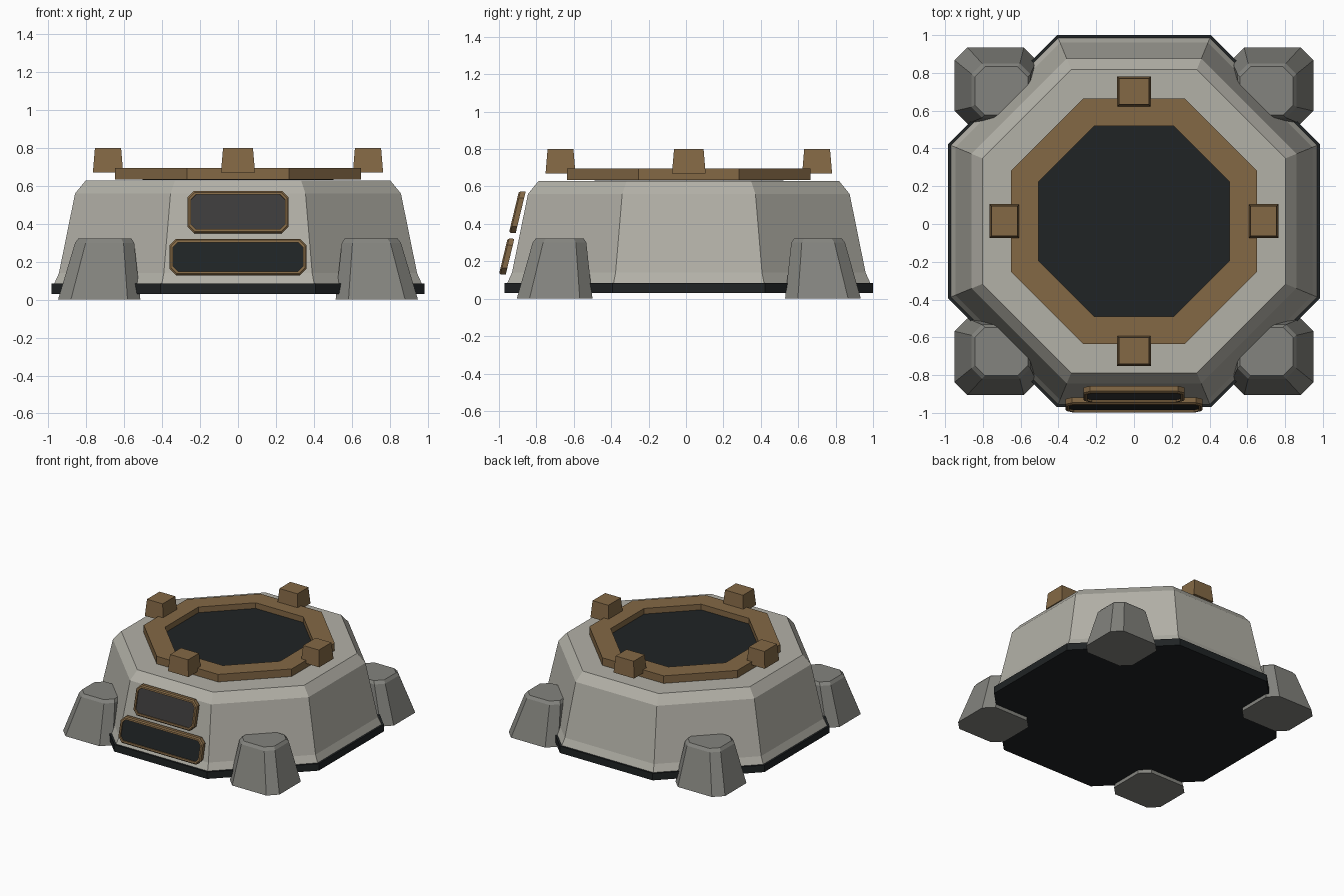
import bpy, bmesh
from math import tan, radians

if "Cube" in bpy.data.objects:
    bpy.data.objects.remove(bpy.data.objects["Cube"])

CY = 0.015  # body centre in y


def material(name, rgb):
    m = bpy.data.materials.new(name)
    m.diffuse_color = (*rgb, 1)
    m.use_nodes = True
    m.node_tree.nodes["Principled BSDF"].inputs["Base Color"].default_value = m.diffuse_color
    return m


SHELL = material("shell_grey", (0.45, 0.44, 0.39))
LEG = material("leg_grey", (0.23, 0.23, 0.21))
BRASS = material("brass", (0.23, 0.14, 0.06))
DARK = material("dark", (0.014, 0.017, 0.018))
SCREEN = material("screen", (0.045, 0.043, 0.043))


def loft(name, rings, mat, closed=False):
    """Skin a list of equal-length rings; closed joins last to first, else caps."""
    bm = bmesh.new()
    vs = [[bm.verts.new(p) for p in r] for r in rings]
    n = len(vs[0])
    pairs = list(zip(vs, vs[1:]))
    if closed:
        pairs.append((vs[-1], vs[0]))
    else:
        bm.faces.new(vs[0][::-1])
        bm.faces.new(vs[-1])
    for a, b in pairs:
        for i in range(n):
            j = (i + 1) % n
            bm.faces.new((a[i], a[j], b[j], b[i]))
    bmesh.ops.recalc_face_normals(bm, faces=bm.faces)
    me = bpy.data.meshes.new(name)
    bm.to_mesh(me)
    bm.free()
    me.materials.append(mat)
    ob = bpy.data.objects.new(name, me)
    bpy.context.collection.objects.link(ob)
    return ob


def cut_rect(x0, x1, y0, y1, c):
    """Rectangle with chamfered corners."""
    return [(x0 + c, y0), (x1 - c, y0), (x1, y0 + c), (x1, y1 - c),
            (x1 - c, y1), (x0 + c, y1), (x0, y1 - c), (x0, y0 + c)]


def octagon(a, z):
    c = a - a * tan(radians(22.5))
    return [(x, y + CY, z) for x, y in cut_rect(-a, a, -a, a, c)]


# Octagonal body
loft("base_plinth", [octagon(0.985, 0.03), octagon(0.985, 0.085)], DARK)
loft("body_shell", [octagon(a, z) for a, z in
                    ((0.97, 0.085), (0.945, 0.14), (0.86, 0.56), (0.803, 0.63))], SHELL)

# Top ring and pad
loft("top_ring", [octagon(a, z) for a, z in
                  ((0.65, 0.635), (0.65, 0.695), (0.505, 0.695), (0.505, 0.635))],
     BRASS, closed=True)
loft("top_pad", [octagon(0.505, 0.632), octagon(0.505, 0.65)], DARK)

# Four clamps around the ring
for side, dx, dy in (("front", 0, -1), ("back", 0, 1), ("left", -1, 0), ("right", 1, 0)):
    rings = []
    for z, r, t in ((0.67, 0.08, 0.09), (0.80, 0.069, 0.079)):
        hx, hy = (r, t) if dx else (t, r)
        cx, cy = dx * 0.686, dy * 0.686 + CY
        rings.append([(cx + sx * hx, cy + sy * hy, z)
                      for sx, sy in ((-1, -1), (1, -1), (1, 1), (-1, 1))])
    loft(side + "_clamp", rings, BRASS)

# Four splayed legs
LEG_SECTIONS = ((0.0, 0.515, 0.95, 0.92, 0.068),
                (0.30, 0.548, 0.86, 0.835, 0.056),
                (0.322, 0.562, 0.843, 0.818, 0.054))
for fb, sy in (("front", -1), ("back", 1)):
    for lr, sx in (("left", -1), ("right", 1)):
        rings = [[(sx * x, sy * y + CY, z) for x, y in cut_rect(i, ox, i, oy, c)]
                 for z, i, ox, oy, c in LEG_SECTIONS]
        loft(f"{fb}_{lr}_leg", rings, LEG)


# Sloped front panels: brass frame around a recessed plate
def panel_ring(hw, z0, z1, c, inset, depth):
    k = c - inset * 0.5
    return [(x, -1.0 + 0.24 * (z - 0.13) + depth, z - 0.24 * (depth - 0.0) * 0.2)
            for x, z in cut_rect(-hw + inset, hw - inset, z0 + inset, z1 - inset, k)]


for name, hw, z0, z1, mat in (("lower", 0.362, 0.13, 0.322, DARK),
                              ("upper", 0.267, 0.352, 0.575, SCREEN)):
    frame = [panel_ring(hw, z0, z1, 0.035, i, d) for i, d in
             ((0, 0.036), (0, 0.008), (0.008, 0), (0.02, 0), (0.02, 0.036))]
    loft(name + "_panel_frame", frame, BRASS, closed=True)
    loft(name + "_panel_plate",
         [panel_ring(hw, z0, z1, 0.035, 0.02, d) for d in (0.036, 0.01)], mat)
